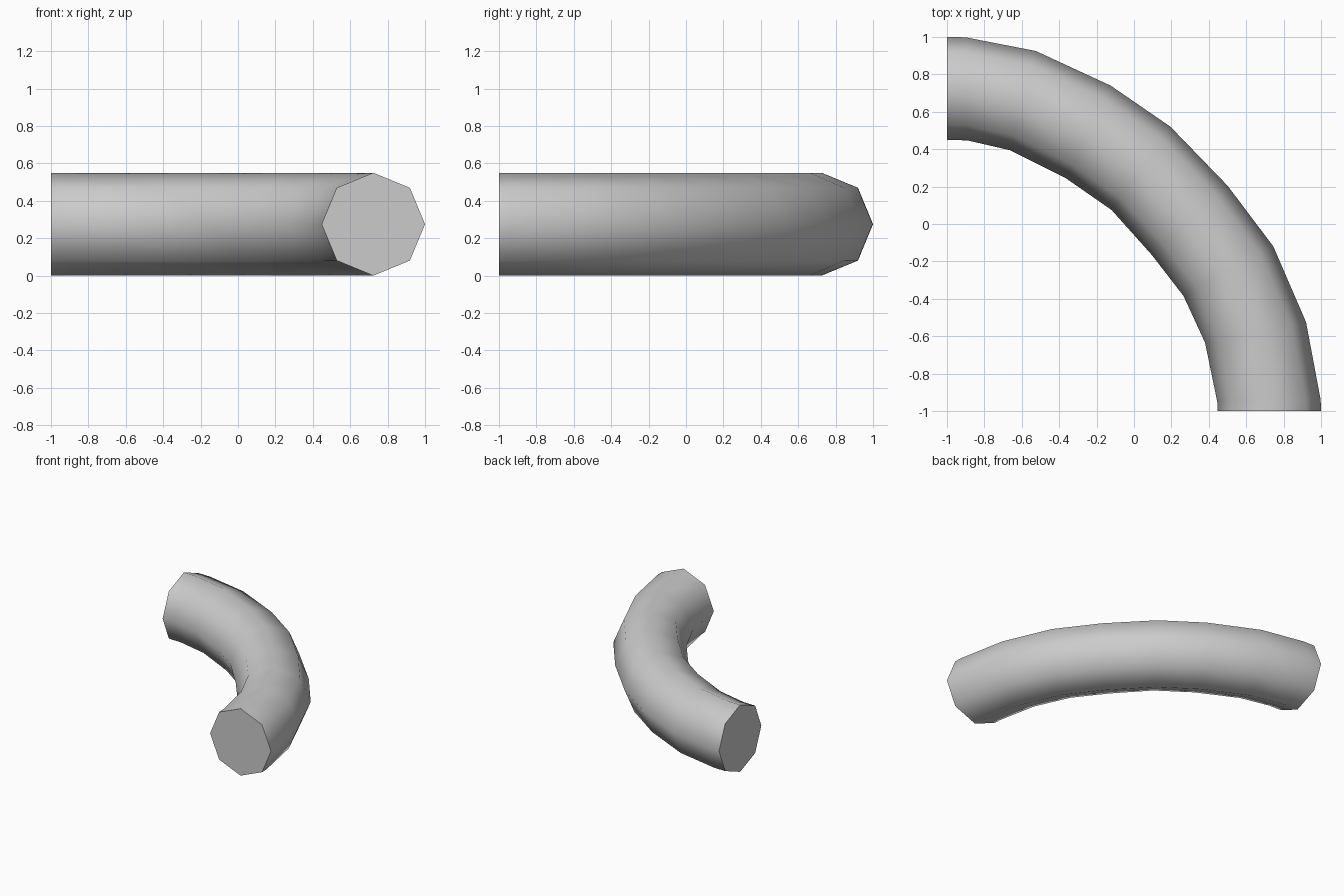
import bpy, bmesh, math
from mathutils import Vector

if "Cube" in bpy.data.objects:
    bpy.data.objects.remove(bpy.data.objects["Cube"])

SIDES = 8
HALF_HEIGHT = 0.275

# Inner and outer edge of the bend for each ring, seen from above
inner = [(-1, .45), (-.89, .447), (-.665, .395), (-.365, .245), (-.12, .075),
         (.095, -.165), (.265, -.385), (.38, -.635), (.445, -.95), (.447, -1)]
outer = [(-1, 1), (-.9, .998), (-.525, .925), (-.125, .74), (.195, .52),
         (.5, .205), (.745, -.12), (.92, -.525), (.998, -.94), (1, -1)]

# Octagonal rings swept along the bend
bm = bmesh.new()
rings = []
for a, b in zip(inner, outer):
    a, b = Vector((*a, HALF_HEIGHT)), Vector((*b, HALF_HEIGHT))
    centre, radial = (a + b) / 2, (b - a) / 2
    ring = []
    for i in range(SIDES):
        t = 2 * math.pi * i / SIDES
        up = Vector((0, 0, HALF_HEIGHT * math.sin(t)))
        ring.append(bm.verts.new(centre + radial * math.cos(t) + up))
    rings.append(ring)

for r0, r1 in zip(rings, rings[1:]):
    for i in range(SIDES):
        j = (i + 1) % SIDES
        bm.faces.new((r0[i], r0[j], r1[j], r1[i]))

# Flat end caps
bm.faces.new(rings[0])
bm.faces.new(rings[-1])
bmesh.ops.recalc_face_normals(bm, faces=bm.faces[:])

mesh = bpy.data.meshes.new("pipe_bend")
bm.to_mesh(mesh)
bm.free()
pipe = bpy.data.objects.new("pipe_bend", mesh)
bpy.context.collection.objects.link(pipe)

# Smooth tube, sharp cap edges
bpy.context.view_layer.objects.active = pipe
pipe.select_set(True)
bpy.ops.object.shade_smooth_by_angle(angle=math.radians(60))
